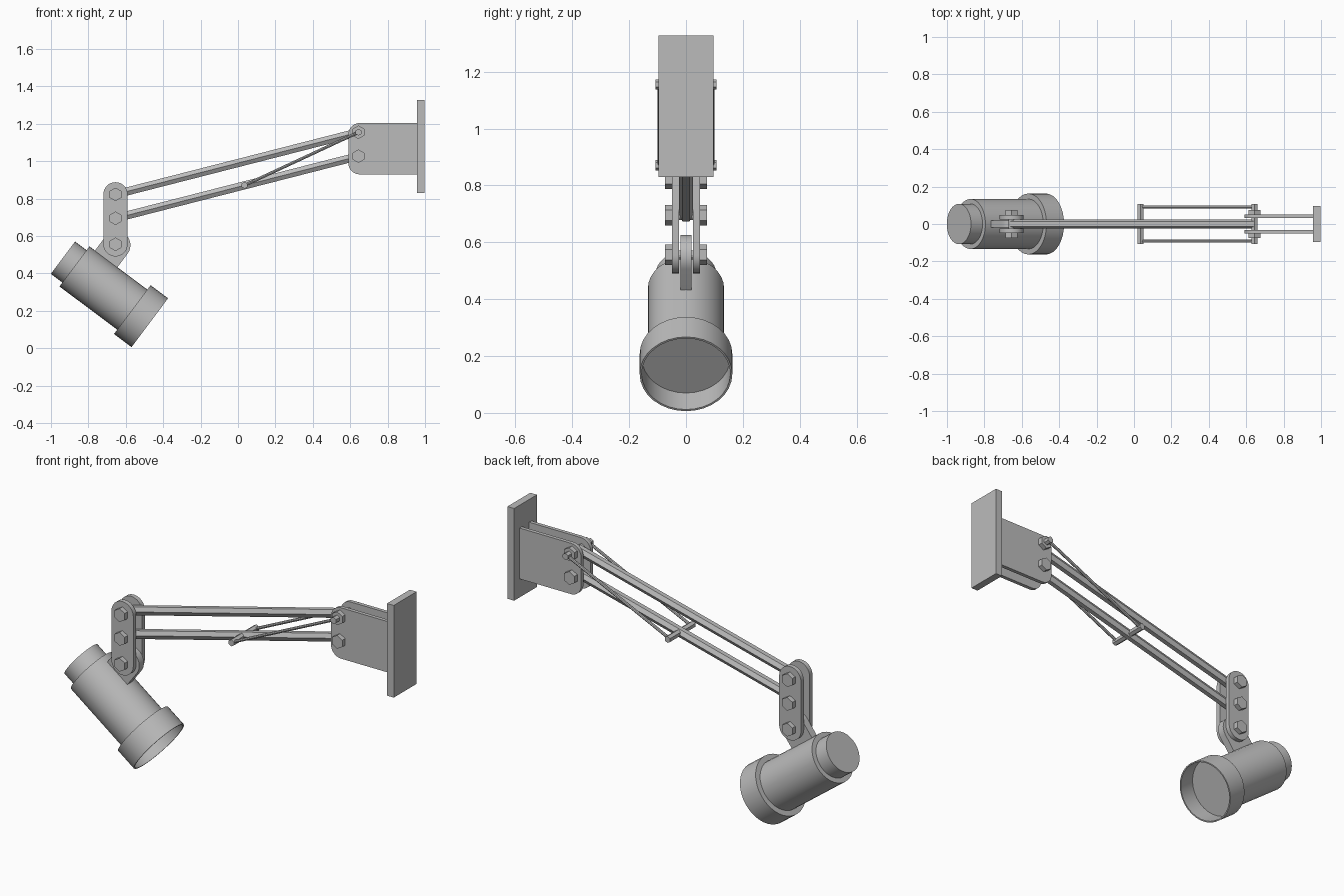
import bpy, bmesh, math
from mathutils import Vector, Matrix

cube = bpy.data.objects.get("Cube")
if cube:
    bpy.data.objects.remove(cube, do_unlink=True)

metal = bpy.data.materials.new("grey_metal")
metal.use_nodes = True
GREY = (0.5, 0.5, 0.5, 1)
metal.diffuse_color = GREY
metal.node_tree.nodes["Principled BSDF"].inputs["Base Color"].default_value = GREY


def finish(name, bm, smooth=False):
    bmesh.ops.recalc_face_normals(bm, faces=bm.faces[:])
    mesh = bpy.data.meshes.new(name)
    bm.to_mesh(mesh)
    bm.free()
    mesh.materials.append(metal)
    obj = bpy.data.objects.new(name, mesh)
    bpy.context.collection.objects.link(obj)
    if smooth:
        bpy.ops.object.select_all(action="DESELECT")
        obj.select_set(True)
        bpy.context.view_layer.objects.active = obj
        bpy.ops.object.shade_smooth_by_angle(angle=math.radians(35))
    return obj


def bar(name, start, end, radius, sides=6, turn=0.0):
    """Straight prism between two points."""
    a, b = Vector(start), Vector(end)
    d = b - a
    # Cross-section axes: one stays as close to y as possible
    side = Vector((0, 1, 0))
    if abs(d.normalized().y) > 0.9:
        side = Vector((0, 0, 1))
    up = d.cross(side).normalized()
    side = up.cross(d).normalized()
    bm = bmesh.new()
    rings = []
    for p in (a, b):
        ring = []
        for i in range(sides):
            t = math.tau * i / sides + turn
            ring.append(bm.verts.new(p + radius * (side * math.cos(t) + up * math.sin(t))))
        rings.append(ring)
        bm.faces.new(ring)
    for i in range(sides):
        j = (i + 1) % sides
        bm.faces.new((rings[0][i], rings[0][j], rings[1][j], rings[1][i]))
    return finish(name, bm)


def arc(cx, cz, r, start, end, steps=10):
    angles = [math.radians(start + (end - start) * i / steps) for i in range(steps + 1)]
    return [(cx + r * math.cos(t), cz + r * math.sin(t)) for t in angles]


def plate(name, outline, y0, y1):
    """Extrude an x-z outline between two depths."""
    bm = bmesh.new()
    face = bm.faces.new([bm.verts.new((x, y0, z)) for x, z in outline])
    out = bmesh.ops.extrude_face_region(bm, geom=[face])
    moved = [v for v in out["geom"] if isinstance(v, bmesh.types.BMVert)]
    bmesh.ops.translate(bm, verts=moved, vec=(0, y1 - y0, 0))
    return finish(name, bm, smooth=True)


def lathe(name, profile, origin, axis, sides=32):
    """Revolve (distance, radius) points about an axis."""
    bm = bmesh.new()
    verts = [bm.verts.new((r, 0, t)) for t, r in profile]
    edges = [bm.edges.new(pair) for pair in zip(verts, verts[1:])]
    bmesh.ops.spin(bm, geom=verts + edges, cent=(0, 0, 0), axis=(0, 0, 1),
                   angle=math.tau, steps=sides)
    bmesh.ops.remove_doubles(bm, verts=bm.verts[:], dist=0.0005)
    turn = Vector((0, 0, 1)).rotation_difference(axis).to_matrix().to_4x4()
    bmesh.ops.transform(bm, verts=bm.verts[:], matrix=Matrix.Translation(origin) @ turn)
    return finish(name, bm, smooth=True)


WALL_X, LINK_X = 0.644, -0.655
TOP_Z, LOW_Z = 1.155, 1.027
DROP = 0.332
HINGE_Z = 0.556

# Wall plate
plate("wall_plate", [(0.957, 0.83), (0.997, 0.83), (0.997, 1.327), (0.957, 1.327)],
      -0.097, 0.097)

# Parallel arms
for name, z in (("upper_arm", TOP_Z), ("lower_arm", LOW_Z)):
    bar(name, (LINK_X, 0, z - DROP), (WALL_X, 0, z), 0.025)

# Crossbar through the lower arm, and pin through the bracket
brace_x = 0.035
brace_z = LOW_Z - DROP * (WALL_X - brace_x) / (WALL_X - LINK_X)
bar("brace_crossbar", (brace_x, -0.108, brace_z), (brace_x, 0.108, brace_z), 0.018)
bar("brace_pin", (WALL_X, -0.108, TOP_Z), (WALL_X, 0.108, TOP_Z), 0.018)

# Outlines of the bracket cheeks, link plates
bracket = ([(0.957, 1.204)] + arc(0.65, 1.144, 0.06, 90, 180)
           + arc(0.65, 0.99, 0.06, 180, 270) + [(0.957, 0.93)])
link = (arc(LINK_X, TOP_Z - DROP, 0.065, 0, 180, 16)
        + arc(LINK_X, HINGE_Z, 0.065, 180, 360, 16))

# Paired parts on the front and back
for side, s in (("front", -1), ("back", 1)):
    plate(side + "_bracket_cheek", bracket, s * 0.031, s * 0.051)
    plate(side + "_link_plate", link, s * 0.025, s * 0.049)
    bar(side + "_brace_rod", (brace_x, s * 0.092, brace_z),
        (WALL_X, s * 0.092, TOP_Z), 0.008, 8)
    for x, z, y in ((WALL_X, TOP_Z, 0.051), (WALL_X, LOW_Z, 0.051),
                    (LINK_X, TOP_Z - DROP, 0.049), (LINK_X, LOW_Z - DROP, 0.049),
                    (LINK_X, HINGE_Z, 0.049)):
        bar(side + "_hex_bolt", (x, s * y, z), (x, s * (y + 0.025), z), 0.036)

# Bolt shanks
for name, x, z in (("bracket_shank", WALL_X, LOW_Z), ("hinge_shank", LINK_X, HINGE_Z),
                   ("link_upper_shank", LINK_X, TOP_Z - DROP),
                   ("link_lower_shank", LINK_X, LOW_Z - DROP)):
    bar(name, (x, -0.05, z), (x, 0.05, z), 0.016, 12)

# Lamp housing with an open front bell
aim = Vector((0.80, 0, -0.598)).normalized()
rear = Vector((-0.936, 0, 0.484))
lathe("lamp_housing",
      [(0, 0), (0, 0.108), (0.077, 0.108), (0.077, 0.134), (0.463, 0.134),
       (0.463, 0.163), (0.58, 0.163), (0.58, 0.156), (0.483, 0.156), (0.483, 0)],
      rear, aim)

# Lug joining the lamp to the hinge
tilt = math.degrees(math.atan2(aim.z, aim.x))
lug = arc(-0.65, 0.551, 0.075, tilt, tilt + 180, 16)
drop = Vector((aim.z, -aim.x)) * 0.13
lug += [(lug[-1][0] + drop.x, lug[-1][1] + drop.y), (lug[0][0] + drop.x, lug[0][1] + drop.y)]
plate("lamp_lug", lug, -0.02, 0.02)
